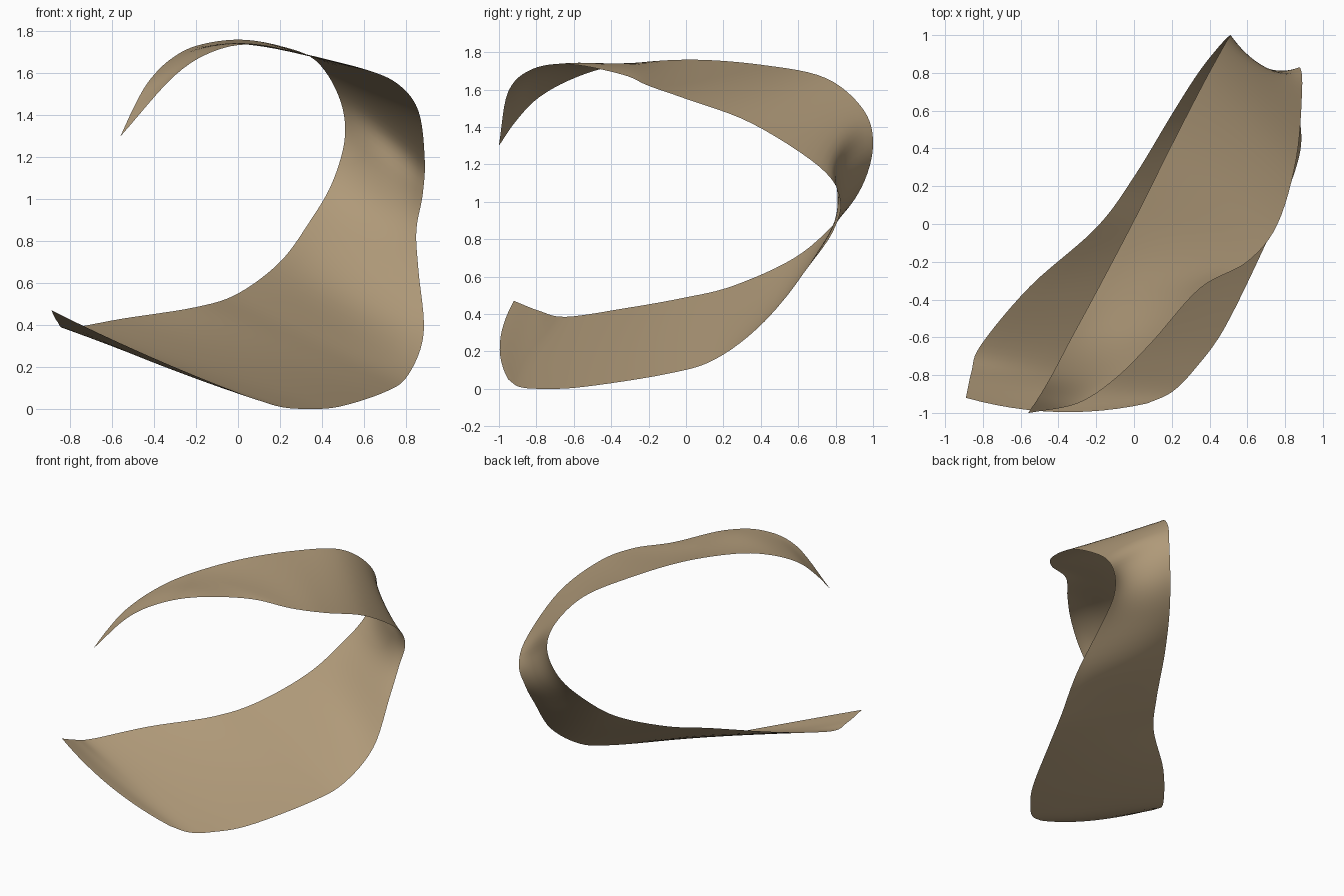
import bpy, bmesh
from mathutils import Vector

if "Cube" in bpy.data.objects:
    bpy.data.objects.remove(bpy.data.objects["Cube"])

# Ribbon cross-sections: left edge, right edge, optional (y, z) bulge of the middle
ROWS = [
    ((-.89, -.92, .47), (.07, -.95, .05), (-.06, -.015)),
    ((-.86, -.78, .415), (.20, -.89, .01), (-.02, -.02)),
    ((-.81, -.64, .385), (.32, -.77, .00)),
    ((-.55, -.33, .43), (.48, -.55, .01)),
    ((-.20, -.02, .485), (.70, -.10, .08)),
    ((.00, .25, .55), (.81, .16, .16)),
    ((.20, .58, .70), (.885, .42, .36), (.02, -.02)),
    ((.34, .80, .89), (.86, .66, .66)),
    ((.45, .94, 1.08), (.85, .79, .85), (-.04, 0)),
    ((.51, 1.0, 1.30), (.88, .825, 1.02), (-.085, 0)),
    ((.48, .95, 1.49), (.89, .71, 1.19), (-.03, .01)),
    ((.37, .75, 1.66), (.86, .35, 1.42)),
    ((.20, .42, 1.73), (.76, .00, 1.55)),
    ((.00, .02, 1.76), (.60, -.20, 1.62)),
    ((-.20, -.36, 1.73), (.35, -.34, 1.68), (0, .03)),
    ((-.33, -.60, 1.66), (.10, -.62, 1.735), (0, .035)),
    ((-.43, -.79, 1.555), (-.10, -.82, 1.71), (0, .02)),
    ((-.50, -.91, 1.43), (-.30, -.95, 1.59)),
    ((-.56, -1.0, 1.30), (-.555, -1.0, 1.305)),
]
STEPS, ACROSS = 6, 12


def smooth_rail(pts):
    """Smooth curve through all the points."""
    ext = [2 * pts[0] - pts[1]] + pts + [2 * pts[-1] - pts[-2]]
    out = []
    for i in range(1, len(ext) - 2):
        a, b, c, d = ext[i - 1:i + 3]
        for s in range(STEPS):
            t = s / STEPS
            out.append(0.5 * (2 * b + (c - a) * t + (2 * a - 5 * b + 4 * c - d) * t * t
                              + (3 * b - a - 3 * c + d) * t ** 3))
    return out + [pts[-1]]


left = smooth_rail([Vector(r[0]) for r in ROWS])
right = smooth_rail([Vector(r[1]) for r in ROWS])
bulge = smooth_rail([Vector((0, *r[2])) if len(r) > 2 else Vector() for r in ROWS])

# Loft the sheet between the two edges
bm = bmesh.new()
grid = []
for a, b, o in zip(left, right, bulge):
    row = []
    for j in range(ACROSS + 1):
        u = j / ACROSS
        row.append(bm.verts.new(a.lerp(b, u) + o * 4 * u * (1 - u)))
    grid.append(row)
for r0, r1 in zip(grid, grid[1:]):
    for j in range(ACROSS):
        f = bm.faces.new((r0[j], r0[j + 1], r1[j + 1], r1[j]))
        f.smooth = True

# Rest the lowest point on the ground
low = min(v.co.z for v in bm.verts)
bmesh.ops.translate(bm, verts=bm.verts, vec=(0, 0, -low))

mesh = bpy.data.meshes.new("ribbon")
bm.to_mesh(mesh)
bm.free()
mat = bpy.data.materials.new("tan")
mat.diffuse_color = (0.43, 0.32, 0.19, 1)
mat.use_nodes = True
mat.node_tree.nodes["Principled BSDF"].inputs["Base Color"].default_value = mat.diffuse_color
mesh.materials.append(mat)
ribbon = bpy.data.objects.new("twisted_ribbon", mesh)
bpy.context.collection.objects.link(ribbon)
